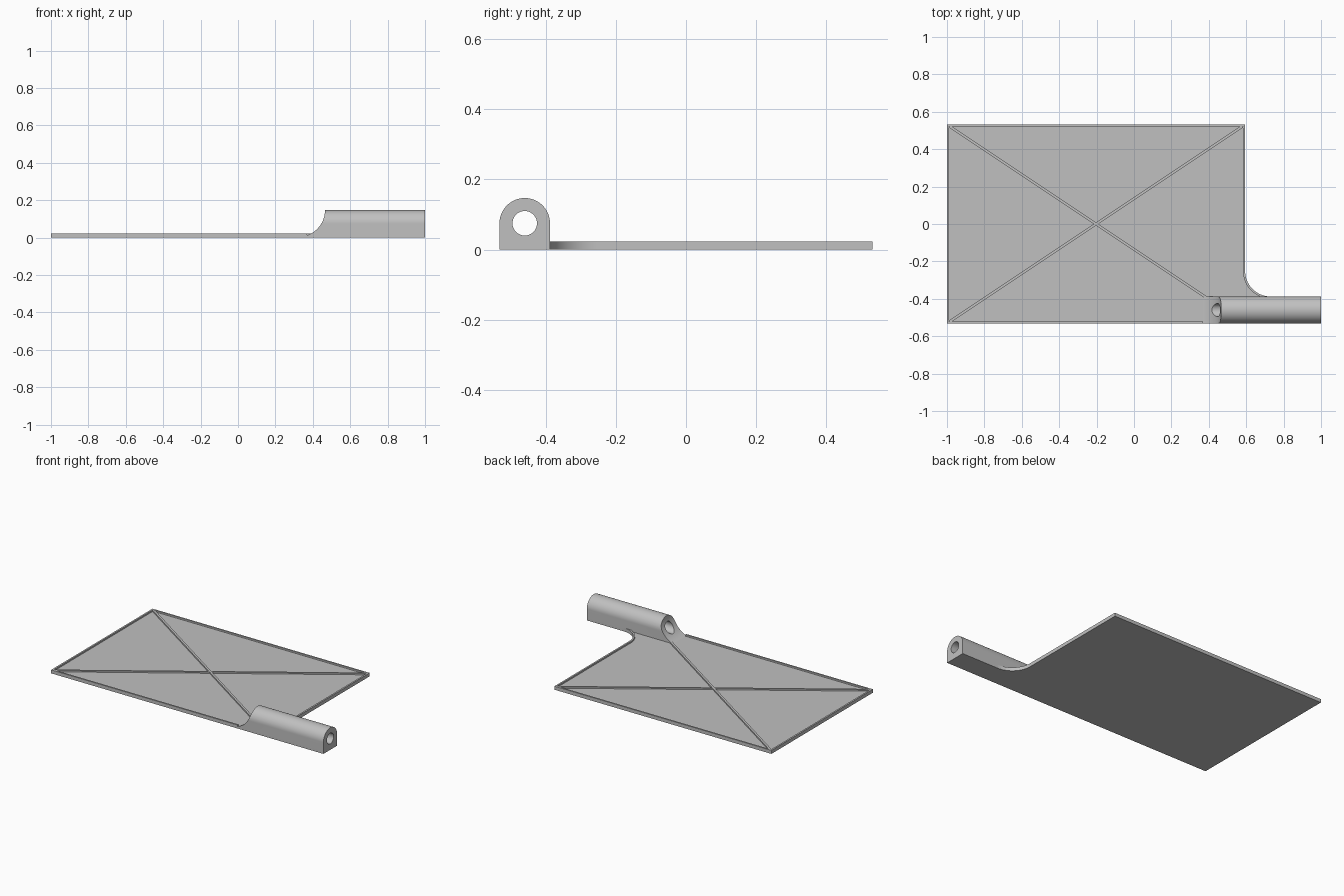
import bpy, bmesh
from math import sin, cos, pi, radians
from mathutils import Vector

cube = bpy.data.objects.get("Cube")
if cube:
    bpy.data.objects.remove(cube, do_unlink=True)

LEFT, RIGHT, HALF_Y = -1.0, 0.594, 0.532      # plate extents
FLOOR, RIM_TOP, RIM_W = 0.013, 0.023, 0.011   # plate heights and rim width
TUBE_R, TUBE_Y, TUBE_Z = 0.072, -0.46, 0.075  # hinge sleeve
TUBE_START, BACK = 0.37, TUBE_Y + TUBE_R
FILLET = 0.137

grey = bpy.data.materials.new("plain grey")
grey.use_nodes = True
colour = (0.53, 0.53, 0.53, 1)
grey.diffuse_color = colour
grey.node_tree.nodes["Principled BSDF"].inputs["Base Color"].default_value = colour


def prism(name, points, sweep):
    """Solid made by sweeping a flat outline along a vector."""
    bm = bmesh.new()
    face = bm.faces.new([bm.verts.new(p) for p in points])
    new = bmesh.ops.extrude_face_region(bm, geom=[face], use_keep_orig=True)["geom"]
    bmesh.ops.translate(bm, vec=sweep, verts=[v for v in new if isinstance(v, bmesh.types.BMVert)])
    bmesh.ops.recalc_face_normals(bm, faces=bm.faces)
    mesh = bpy.data.meshes.new(name)
    bm.to_mesh(mesh)
    bm.free()
    mesh.materials.append(grey)
    obj = bpy.data.objects.new(name, mesh)
    bpy.context.collection.objects.link(obj)
    return obj


def arc(cx, cy, r, start, end, steps):
    angles = [radians(start + (end - start) * i / steps) for i in range(steps + 1)]
    return [(cx + r * cos(a), cy + r * sin(a)) for a in angles]


def combine(target, other, operation):
    """Apply a boolean and drop the second solid."""
    other.hide_render = True
    mod = target.modifiers.new("combine", "BOOLEAN")
    mod.operation, mod.solver, mod.object = operation, "EXACT", other
    bpy.context.view_layer.objects.active = target
    bpy.ops.object.modifier_apply(modifier=mod.name)
    bpy.data.objects.remove(other, do_unlink=True)


def smooth(obj):
    bpy.ops.object.select_all(action="DESELECT")
    obj.select_set(True)
    bpy.context.view_layer.objects.active = obj
    bpy.ops.object.shade_smooth_by_angle(angle=radians(30))


def edge_path(d):
    """Open plate edge, moved inward by d, ending in the concave corner."""
    corner = arc(RIGHT + FILLET, BACK + FILLET, FILLET + d, 180, 270, 24)
    return [(TUBE_START, d - HALF_Y), (LEFT + d, d - HALF_Y),
            (LEFT + d, HALF_Y - d), (RIGHT - d, HALF_Y - d)] + corner


def flat(points, z):
    return [(x, y, z) for x, y in points]


# Floor of the plate
plate = prism("plate", flat(edge_path(0) + [(TUBE_START, BACK)], 0), (0, 0, FLOOR))

# Raised rim
rim = prism("rim", flat(edge_path(0) + edge_path(RIM_W)[::-1], 0), (0, 0, RIM_TOP))
combine(plate, rim, "UNION")

# Diagonal ribs
x0, x1, y = LEFT + 0.014, RIGHT - 0.014, HALF_Y - 0.01
stop = (y + 0.4) / (2 * y)
for a, b, t in (((x0, -y), (x1, y), 1), ((x0, y), (x1, -y), stop)):
    a, b = Vector(a), Vector(b)
    b = a + (b - a) * t
    side = (b - a).orthogonal().normalized() * 0.007
    rib = prism("rib", flat([a - side, b - side, b + side, a + side], FLOOR / 2),
                (0, 0, RIM_TOP - 0.001 - FLOOR / 2))
    combine(plate, rib, "UNION")
smooth(plate)

# Hinge sleeve with arched top
arch = arc(TUBE_Y, TUBE_Z, TUBE_R, 0, 180, 48)
outline = [(TUBE_Y - TUBE_R, 0), (TUBE_Y + TUBE_R, 0)] + arch
sleeve = prism("hinge_sleeve", [(TUBE_START, py, pz) for py, pz in outline], (1 - TUBE_START, 0, 0))

# Concave sweep at the inner end of the sleeve
scoop_r, top = 0.142, TUBE_Z + TUBE_R
scoop = arc(0.465 - scoop_r, top, scoop_r, 0, -180, 72)
scoop = [(scoop[-1][0], 0.2), (0.465, 0.2)] + scoop
cutter = prism("scoop_cutter", [(px, -0.6, pz) for px, pz in scoop], (0, 0.3, 0))
combine(sleeve, cutter, "DIFFERENCE")

# Pin hole
hole = arc(TUBE_Y, TUBE_Z, 0.035, 0, 352.5, 47)
cutter = prism("hole_cutter", [(0.2, py, pz) for py, pz in hole], (1, 0, 0))
combine(sleeve, cutter, "DIFFERENCE")
smooth(sleeve)
